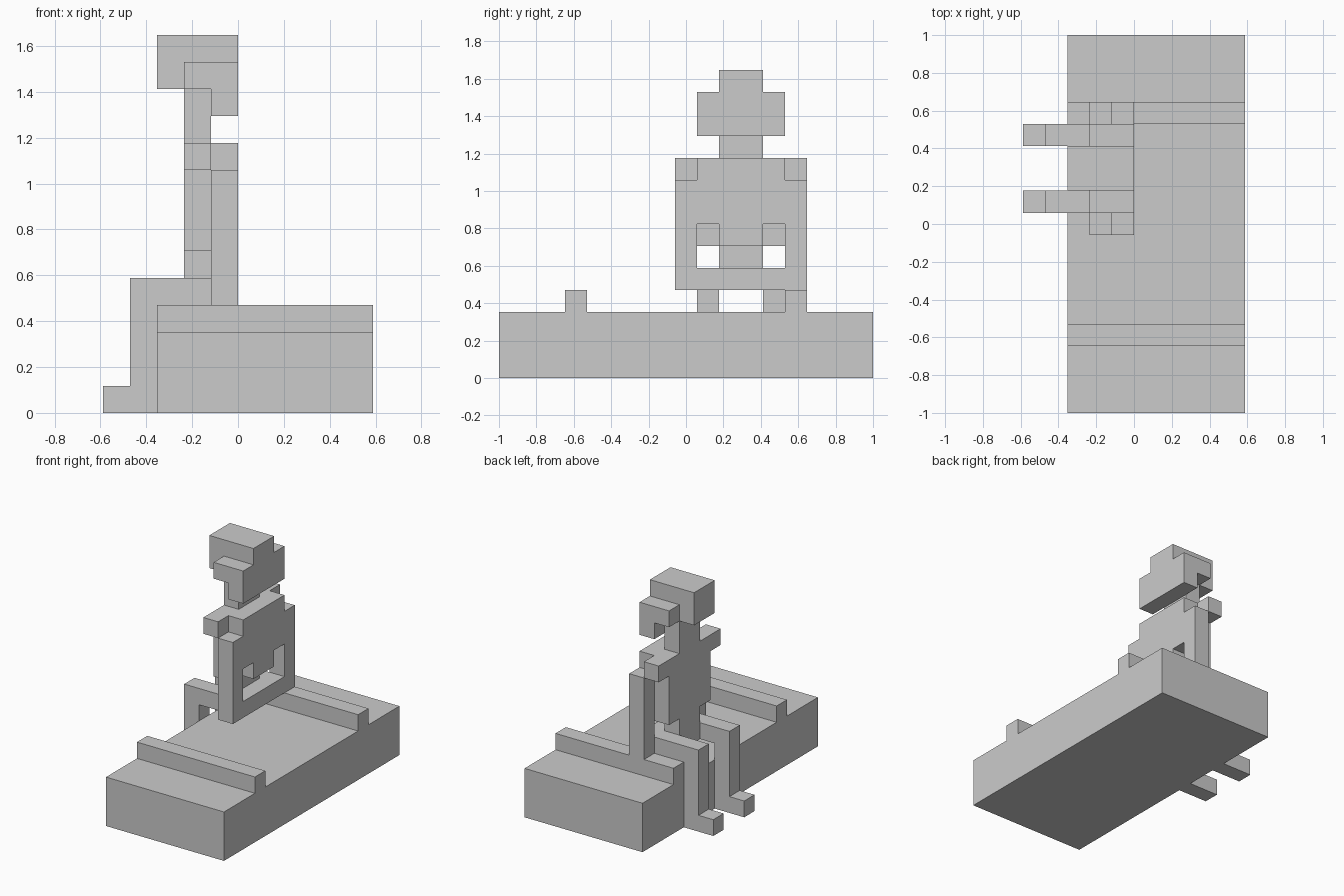
import bpy, bmesh
from mathutils import Vector
from itertools import product

if "Cube" in bpy.data.objects:
    bpy.data.objects.remove(bpy.data.objects["Cube"])

U = 2 / 17                      # one block; the model is 17 blocks long
ORIGIN = Vector((0, -8.5, 0))   # y is counted in blocks from the front end


def cells(boxes):
    """Blocks filled by boxes given as (x range), (y range), (z range)."""
    return {c for b in boxes for c in product(*(range(*r) for r in b))}


def mirror(boxes):
    """Add copies mirrored about the figure's middle, y = 11 blocks."""
    return boxes + [(x, (22 - y[1], 22 - y[0]), z) for x, y, z in boxes]


def build(name, own, occupied):
    """Skin the exposed sides of the blocks and merge coplanar faces."""
    bm = bmesh.new()
    for c in own:
        for axis in range(3):
            for side in (0, 1):
                n = list(c)
                n[axis] += 2 * side - 1
                if tuple(n) in occupied:
                    continue
                a, b = (axis + 1) % 3, (axis + 2) % 3
                ring = [(0, 0), (1, 0), (1, 1), (0, 1)]
                verts = []
                for s, t in ring if side else ring[::-1]:
                    p = Vector(c)
                    p[axis] += side
                    p[a] += s
                    p[b] += t
                    verts.append(bm.verts.new((p + ORIGIN) * U))
                bm.faces.new(verts)
    bmesh.ops.remove_doubles(bm, verts=bm.verts, dist=1e-4)
    bmesh.ops.dissolve_limit(bm, angle_limit=0.02, verts=bm.verts, edges=bm.edges)
    mesh = bpy.data.meshes.new(name)
    bm.to_mesh(mesh)
    bm.free()
    bpy.context.collection.objects.link(bpy.data.objects.new(name, mesh))


parts = {
    # long slab with two raised ribs
    "bench": [((-3, 5), (0, 17), (0, 3)),
              ((-3, 5), (3, 4), (3, 4)),
              ((-3, 5), (13, 14), (3, 4))],
    # feet, shins and thighs
    "legs": mirror([((-5, -3), (9, 10), (0, 1)),
                    ((-4, -3), (9, 10), (1, 5)),
                    ((-3, -1), (9, 10), (4, 5))]),
    # chest, hips and stepped back
    "torso": [((-2, -1), (9, 13), (6, 10)),
              ((-2, -1), (10, 12), (4, 6)),
              ((-1, 0), (9, 13), (7, 10)),
              ((-1, 0), (10, 12), (6, 7))],
    # shoulders, upper arms and forearms joined behind the back
    "arms": mirror([((-2, -1), (8, 9), (9, 10)),
                    ((-1, 0), (8, 9), (4, 9)),
                    ((-1, 0), (9, 11), (4, 5))]),
    # neck and face block
    "head": [((-2, -1), (10, 12), (10, 12)),
             ((-3, 0), (10, 12), (12, 14))],
    # hair on the sides and back of the head
    "hair": mirror([((-2, 0), (9, 10), (12, 13)),
                    ((-1, 0), (9, 11), (11, 12))]),
}

filled = {name: cells(boxes) for name, boxes in parts.items()}
everything = set().union(*filled.values())
for name, own in filled.items():
    build(name, own, everything)
